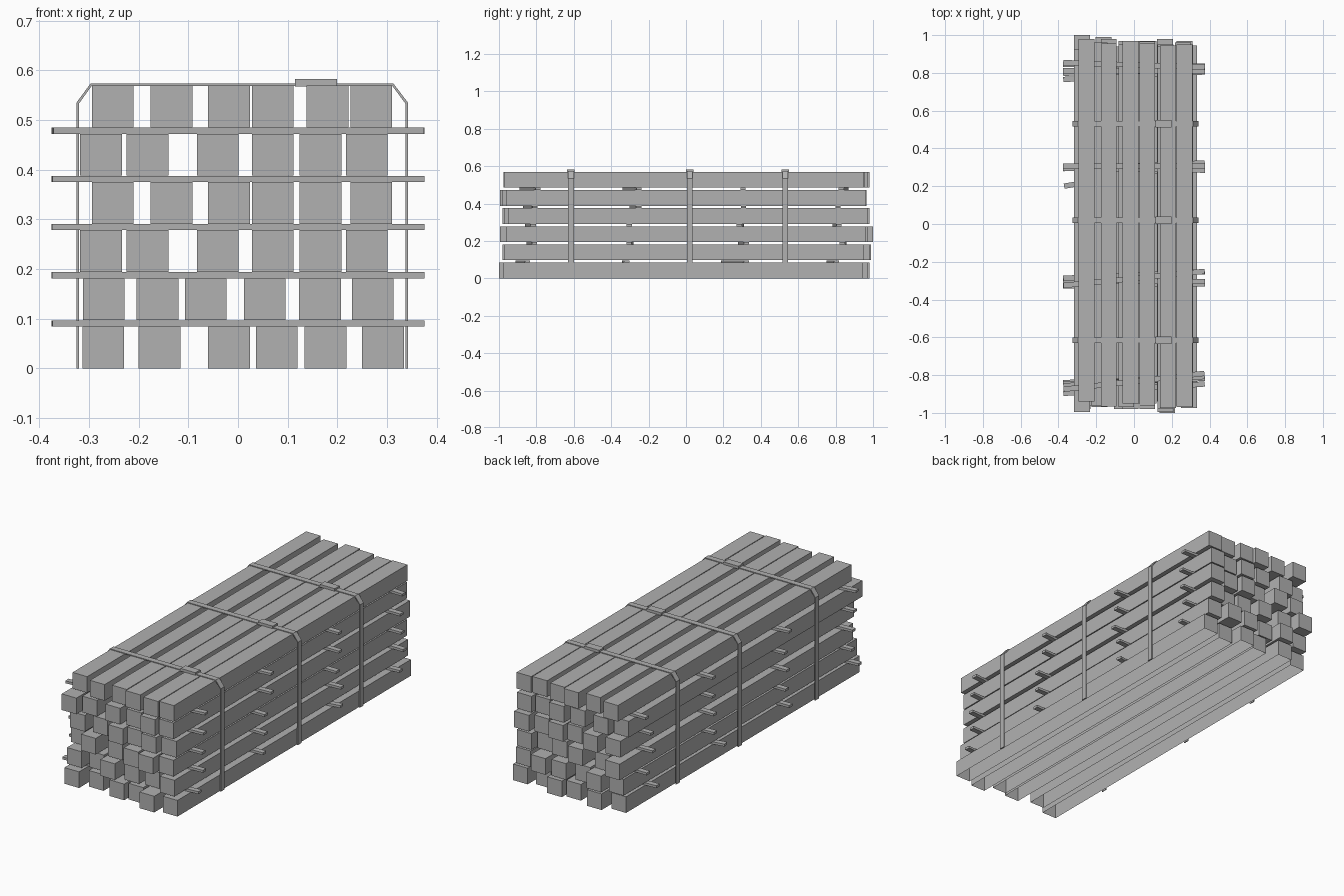
import bpy, bmesh, math
from mathutils import Vector

BEAM, LENGTH, PITCH, STICK = 0.084, 1.92, 0.097, 0.0125

# Mid-grey for the whole stack
grey = bpy.data.materials.new("mid_grey")
grey.diffuse_color = (0.44, 0.44, 0.44, 1)


def add_object(name, bm):
    me = bpy.data.meshes.new(name)
    bm.to_mesh(me)
    bm.free()
    me.materials.append(grey)
    ob = bpy.data.objects.new(name, me)
    bpy.context.collection.objects.link(ob)
    return ob


def box(name, center, size, angle=0.0, open_bottom=False):
    bm = bmesh.new()
    bmesh.ops.create_cube(bm, size=1.0)
    bmesh.ops.scale(bm, vec=Vector(size), verts=bm.verts)
    if open_bottom:
        bm.normal_update()
        bottom = [f for f in bm.faces if f.normal.z < -0.5]
        bmesh.ops.delete(bm, geom=bottom, context='FACES_ONLY')
    ob = add_object(name, bm)
    ob.location = center
    ob.rotation_euler.z = angle
    return ob


# Timber beams: per layer, left edges in x and lengthwise shifts in y
layers = [
    ([-0.313, -0.200, -0.060, 0.036, 0.134, 0.250], [-0.02, 0.02, -0.01, 0.01, -0.04, -0.015]),
    ([-0.312, -0.204, -0.107, 0.012, 0.123, 0.229], [0.0, 0.03, -0.02, 0.01, 0.02, -0.01]),
    ([-0.318, -0.224, -0.083, 0.028, 0.124, 0.217], [0.04, -0.01, 0.01, -0.02, -0.035, 0.0]),
    ([-0.294, -0.176, -0.060, 0.028, 0.124, 0.226], [0.0, 0.02, -0.02, 0.01, -0.01, 0.01]),
    ([-0.318, -0.224, -0.083, 0.028, 0.124, 0.217], [-0.035, 0.0, -0.01, 0.005, -0.02, 0.0]),
    ([-0.294, -0.176, -0.060, 0.028, 0.138, 0.226], [0.02, -0.005, 0.01, -0.003, -0.015, -0.01]),
]
for i, (xs, ys) in enumerate(layers):
    for j, (x, y) in enumerate(zip(xs, ys)):
        # The ground layer has no underside
        box(f"beam_{i}_{j}", (x + BEAM / 2, y, i * PITCH + BEAM / 2),
            (BEAM, LENGTH, BEAM), open_bottom=(i == 0))

# Spacer sticks between layers: (y centre, y rise from left end to right end)
sticks = [
    [(-0.872, 0.05), (-0.322, 0.01), (0.262, 0.125), (0.785, 0.04)],
    [(-0.825, 0.03), (-0.300, -0.01), (0.308, 0.03), (0.840, -0.01)],
    [(-0.832, 0.03), (-0.304, 0.0), (0.290, -0.01), (0.808, 0.02)],
    [(-0.832, 0.05), (-0.270, 0.035), (0.307, 0.0), (0.812, 0.0)],
    [(-0.833, 0.085), (-0.288, 0.075), (0.305, 0.0), (0.842, -0.025)],
]
for i, row in enumerate(sticks):
    for j, (y, rise) in enumerate(row):
        box(f"spacer_stick_{i}_{j}", (0, y, i * PITCH + BEAM + STICK / 2),
            (0.75, 0.028, STICK), math.atan2(rise, 0.75))

# Binding straps: chamfered open profile run up one side, over and down
outer = [(-0.325, 0), (-0.325, 0.535), (-0.297, 0.573), (0.313, 0.573), (0.342, 0.535), (0.342, 0)]
inner = [(-0.320, 0), (-0.320, 0.533), (-0.295, 0.568), (0.311, 0.568), (0.337, 0.533), (0.337, 0)]
for k, y in enumerate((-0.615, 0.02, 0.53)):
    bm = bmesh.new()
    w = 0.015
    rings = [[bm.verts.new((p[0], y + s, p[1])) for p, s in ((o, -w), (o, w), (n, w), (n, -w))]
             for o, n in zip(outer, inner)]
    for a, b in zip(rings, rings[1:]):
        for q in range(4):
            r = (q + 1) % 4
            bm.faces.new((a[q], a[r], b[r], b[q]))
    bm.faces.new(rings[0])
    bm.faces.new(rings[-1])
    bmesh.ops.recalc_face_normals(bm, faces=bm.faces)
    add_object(f"strap_{k}", bm)
    # Strap buckle on top
    box(f"strap_buckle_{k}", (0.157, y, 0.575), (0.085, 0.04, 0.015))
